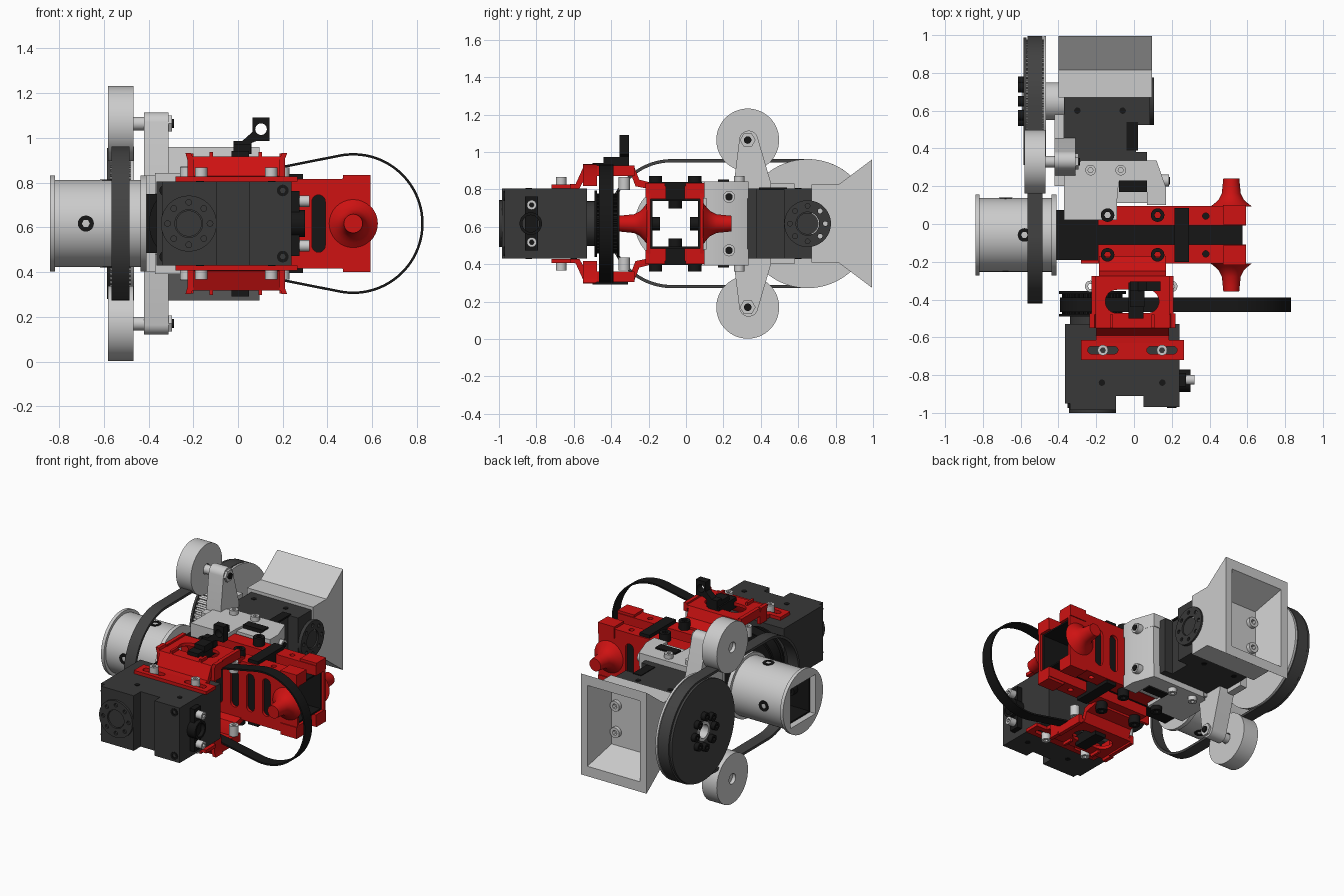
import bpy, bmesh
from math import cos, sin, pi, acos, atan2, hypot
from mathutils import Matrix

if "Cube" in bpy.data.objects:
    bpy.data.objects.remove(bpy.data.objects["Cube"])

ZC, YC = 0.617, -0.058          # height of the mid plane, y of the square tube


def material(name, col):
    m = bpy.data.materials.new(name)
    m.diffuse_color = (*col, 1)
    m.use_nodes = True
    m.node_tree.nodes["Principled BSDF"].inputs["Base Color"].default_value = m.diffuse_color
    return m


RED = material("red", (0.62, 0.006, 0.006))
DARK = material("dark", (0.04, 0.04, 0.04))
BLACK = material("black", (0.008, 0.008, 0.008))
RUBBER = material("rubber", (0.055, 0.055, 0.055))
GREY = None
MAP = {'x': Matrix(((0, 0, 1, 0), (1, 0, 0, 0), (0, 1, 0, 0), (0, 0, 0, 1))),
       'y': Matrix(((1, 0, 0, 0), (0, 0, 1, 0), (0, 1, 0, 0), (0, 0, 0, 1))),
       'z': Matrix.Identity(4)}


# ---- helpers: loops, extruded plates (inner loops become holes), lathes, lofts
def circ(u, v, r, n=40):
    return [(u + r * cos(2 * pi * i / n), v + r * sin(2 * pi * i / n)) for i in range(n)]


def rect(u0, u1, v0, v1):
    return [(u0, v0), (u1, v0), (u1, v1), (u0, v1)]


def hull(a, ra, b, rb, n=32):
    d = atan2(b[1] - a[1], b[0] - a[0])
    t = acos((ra - rb) / hypot(b[0] - a[0], b[1] - a[1]))
    arc = lambda c, r, s, e: [(c[0] + r * cos(d + s + (e - s) * i / n),
                               c[1] + r * sin(d + s + (e - s) * i / n)) for i in range(n + 1)]
    return arc(a, ra, t, 2 * pi - t) + arc(b, rb, -t, t)


def gear(u, v, r, depth, n):
    return [(u + q * cos(2 * pi * (i + k) / n), v + q * sin(2 * pi * (i + k) / n))
            for i in range(n) for k, q in ((0, r), (.45, r), (.55, r - depth), (.95, r - depth))]


def finish(name, bm, mat):
    bmesh.ops.remove_doubles(bm, verts=bm.verts, dist=1e-5)
    bmesh.ops.recalc_face_normals(bm, faces=bm.faces)
    me = bpy.data.meshes.new(name)
    bm.to_mesh(me)
    bm.free()
    me.shade_smooth()
    me.set_sharp_from_angle(angle=0.55)
    if mat:
        me.materials.append(mat)
    ob = bpy.data.objects.new(name, me)
    bpy.context.collection.objects.link(ob)
    return ob


def plate(name, loops, axis, a, b, mat=GREY):
    cu = bpy.data.curves.new("outline", 'CURVE')
    cu.dimensions, cu.fill_mode, cu.extrude = '2D', 'BOTH', abs(b - a) / 2
    for lp in loops:
        sp = cu.splines.new('POLY')
        sp.points.add(len(lp) - 1)
        for p, (u, v) in zip(sp.points, lp):
            p.co = (u, v, 0, 1)
        sp.use_cyclic_u = True
    tmp = bpy.data.objects.new("outline", cu)
    bpy.context.collection.objects.link(tmp)
    me = bpy.data.meshes.new_from_object(tmp.evaluated_get(bpy.context.evaluated_depsgraph_get()))
    bm = bmesh.new()
    bm.from_mesh(me)
    bm.transform(MAP[axis] @ Matrix.Translation((0, 0, (a + b) / 2)))
    bpy.data.objects.remove(tmp)
    bpy.data.curves.remove(cu)
    bpy.data.meshes.remove(me)
    return finish(name, bm, mat)


def box(name, x0, x1, y0, y1, z0, z1, mat=GREY):
    return plate(name, [rect(x0, x1, y0, y1)], 'z', z0, z1, mat)


def loft(name, rings, mat=GREY):
    bm = bmesh.new()
    vs = [[bm.verts.new(p) for p in r] for r in rings]
    n = len(vs[0])
    for a, b in zip(vs, vs[1:]):
        for i in range(n):
            bm.faces.new((a[i], a[(i + 1) % n], b[(i + 1) % n], b[i]))
    bm.faces.new(vs[0])
    bm.faces.new(vs[-1])
    return finish(name, bm, mat)


def screws(name, pts, r, axis, a, b, mat):
    lps = [lp for u, v in pts for lp in (circ(u, v, r, 20), circ(u, v, r * .5, 6))]
    return plate(name, lps, axis, a, b, mat)


# ---- square tube and winch spool
sq = lambda h: rect(YC - h, YC + h, ZC - h, ZC + h)
plate("square_tube", [sq(.132), sq(.122)], 'x', -.80, .575, BLACK)
for nm, r, a, b in (("spool_body", .195, -.82, -.43), ("spool_flange_outer", .215, -.84, -.818),
                    ("spool_flange_inner", .215, -.436, -.41)):
    plate(nm, [circ(YC, ZC, r, 64), sq(.133)], 'x', a, b)
for s in (1, -1):
    screws("spool_set_screw", [(-.58, YC)], .036, 'z', ZC + s * .08, ZC + s * .197, BLACK)
    screws("spool_set_screw", [(-.68, ZC)], .036, 'y', YC + s * .08, YC + s * .197, BLACK)

# ---- large drive pulley, its belt, and idler wheels
PY = .65
belt = lambda r: hull((-.075, ZC), r, (PY, ZC), r, 40)
plate("drive_belt", [belt(.345), belt(.328)], 'x', -.565, -.485, RUBBER)
plate("drive_pulley", [gear(PY, ZC, .326, .014, 72), circ(PY, ZC, .05)], 'x', -.572, -.478, GREY)
plate("pulley_flange_outer", [circ(PY, ZC, .338, 72), circ(PY, ZC, .06)], 'x', -.585, -.57, RUBBER)
plate("pulley_flange_inner", [circ(PY, ZC, .345, 72)], 'x', -.48, -.465)
plate("pulley_hub", [circ(PY, ZC, .10)], 'x', -.47, -.36)
plate("pulley_hub_ring", [circ(PY, ZC, .065), circ(PY, ZC, .045)], 'x', -.592, -.56)
screws("pulley_screws", circ(PY, ZC, .105, 8), .027, 'x', -.615, -.58, BLACK)
for s in (1, -1):
    z = ZC + s * .447
    plate("idler_wheel", [circ(.33, z, .168, 64), circ(.33, z, .035)], 'x', -.58, -.468)
    plate("idler_axle", [circ(.33, z, .03)], 'x', -.56, -.40)
    plate("idler_nut", [circ(.33, z, .042, 6), circ(.33, z, .02, 20)], 'x', -.312, -.295)
    plate("idler_bolt", [circ(.33, z, .02, 20)], 'x', -.32, -.285, BLACK)
    plate("idler_arm", [hull((.335, z), .05, (.355, ZC + s * .20), .10)], 'x', -.42, -.31)
plate("idler_side_plate", [rect(.2, .58, ZC - .215, ZC + .215)], 'x', -.42, -.37)

# ---- servo motor, u runs along the body from the output horn, w goes into the depth
def motor(name, pos, axis, h, face, out):
    pts = [(-.145, .47), (.46, .47), (.46, .03), (.27, .03), (.27, .09), (.125, .09),
           (.125, .015), (-.12, .015), (-.12, .05), (-.145, .05)]
    plate(name + "_body", [[pos(*p) for p in pts]], 'z', ZC - .187, ZC + .187, DARK)
    plate(name + "_horn", [circ(h, ZC, .125, 48), circ(h, ZC, .062)]
          + [circ(u, v, .013, 10) for u, v in circ(h, ZC, .095, 8)], axis, face, face + out * .025, DARK)
    plate(name + "_horn_centre", [circ(h, ZC, .058)], axis, face, face + out * .018, DARK)
    sg = -1 if axis == 'x' else 1
    screws(name + "_corner_screws", [(h + sg * u, ZC + v) for u in (-.105, .42) for v in (-.148, .148)],
           .026, axis, face + out * -.05, face + out * .0, BLACK)
    for s in (1, -1):
        plate(name + "_case_dots", [circ(*pos(u, w), .017, 16) for u in (.05, .37) for w in (.16, .4)],
              'z', ZC + s * .18, ZC + s * .19, BLACK)


motor("front_motor", lambda u, w: (-.22 + u, -1 + w), 'y', -.22, -.975, -1)
motor("rear_motor", lambda u, w: (.1 - w, PY - u), 'x', PY, .082, 1)
box("front_motor_connector", .23, .275, -.86, -.79, ZC - .145, ZC + .145, BLACK)
screws("connector_screws", [(-.825, ZC + .1), (-.825, ZC - .1)], .026, 'x', .26, .32, GREY)
plate("front_motor_cable_ring", [circ(-.83, ZC, .06), circ(-.83, ZC, .045)], 'x', .24, .30, BLACK)
box("rear_motor_port", -.04, .02, .39, .54, ZC + .18, ZC + .192, BLACK)

# ---- flared hood behind the rear motor
ring = lambda y, i, h: [(-.40 + i, y, ZC - h), (.095 - i, y, ZC - h), (.095 - i, y, ZC + h), (-.40 + i, y, ZC + h)]
loft("rear_hood", [ring(.67, 0, .208), ring(.815, 0, .208), ring(.995, 0, .343), ring(.995, .05, .275),
                   ring(.80, .095, .185)])
screws("hood_screws", [(x, ZC + z) for x in (-.27, -.04) for z in (-.09, .09)], .035, 'y', .795, .825, GREY)

# ---- grey bracket joining clamp and rear motor
plan = [(-.37, .11), (.17, .11), (.17, .19), (.12, .33), (-.37, .33)]
plate("rear_bracket", [plan], 'z', ZC - .21, ZC + .21)
for s in (1, -1):
    plate("bracket_lug", [[(-.37, .02), (-.09, .02), (-.09, .12), (-.08, .23), (.07, .23), (.07, .1),
                           (.17, .1), (.17, .19), (.12, .335), (-.28, .335), (-.37, .27)]],
          'z', ZC + s * .135, ZC + s * .225)
    screws("bracket_screws", [(-.23, .285), (-.07, .285)], .028, 'z', ZC + s * .22, ZC + s * .255, GREY)
    box("bracket_latch", -.08, .07, .17, .23, *sorted((ZC + s * .205, ZC + s * .235)), BLACK)
screws("bracket_side_screws", [(.23, ZC + .143), (.23, ZC - .143)], .032, 'x', .1, .185, GREY)
plate("bracket_side_bolts", [circ(.23, ZC + q, .02, 16) for q in (.143, -.143)], 'x', .1, .19, BLACK)

# ---- red clamp: two channel halves with slots and end pins
half = [(-.28, .187), (.43, .187), (.465, .2), (.485, .215), (.55, .215), (.58, .195), (.593, .16)]
outline = [(x, ZC + z) for x, z in half] + [(x, ZC - z) for x, z in reversed(half)]
slots = [hull((x, ZC - .098), .03, (x, ZC + .098), .03, 10) for x in (0, .12, .24, .36)]
for s in (1, -1):
    y = lambda d: YC + s * d
    plate("clamp_side", [outline] + slots, 'y', y(.133), y(.152), RED)
    prof = [(.30, .042), (.27, .045), (.22, .05), (.19, .065), (.17, .085), (.15, .11)]
    loft("clamp_pin", [[(u, y(d), v) for u, v in circ(.515, ZC, r, 32)] for d, r in prof], RED)
    plate("clamp_end_dots", [circ(.515, ZC + q, .017, 16) for q in (.17, -.17)], 'y', y(.14), y(.156), BLACK)
    for t in (1, -1):
        z = lambda d: ZC + t * d
        plate("clamp_flange", [rect(-.19, .593, y(.05), y(.152))]
              + [circ(u, y(.1), .017, 16) for u in (.25, .38)], 'z', z(.133), z(.20), RED)
        screws("clamp_screws", [(-.14, y(.105)), (.125, y(.105))], .036, 'z', z(.19), z(.255), BLACK)
        box("clamp_ridge", .47, .593, *sorted((y(.055), y(.158))), *sorted((z(.14), z(.217))), RED)
for t in (1, -1):
    box("clamp_strap", .215, .29, -.20, .085, *sorted((ZC + t * .13, ZC + t * .222)), BLACK)

# ---- front timing belt and its pulley
loop = lambda e: hull((-.22, ZC), .165 + e, (.515, ZC), .308 + e, 48)
plate("front_belt", [loop(.007), loop(-.004)], 'y', -.465, -.388, BLACK)
plate("front_pulley", [gear(-.22, ZC, .16, .012, 40)], 'y', -.49, -.36, BLACK)
for a in (-.49, -.37):
    plate("front_pulley_flange", [circ(-.22, ZC, .178, 48)], 'y', a, a + .014, BLACK)
plate("front_pulley_hub", [circ(-.22, ZC, .12)], 'y', -.54, -.48, DARK)

# ---- red brackets holding the front motor, above and below
for s in (1, -1):
    z = lambda d: ZC + s * d
    zz = lambda a, b: sorted((z(a), z(b)))
    plate("motor_mount_flange", [rect(-.28, .265, -.72, -.615)]
          + [hull((x - .06, -.668), .02, (x + .06, -.668), .02, 8) for x in (-.165, .148)],
          'z', z(.188), z(.21), RED)
    screws("motor_mount_screws", [(-.165, -.668), (.148, -.668)], .028, 'z', z(.2), z(.25), GREY)
    plate("motor_mount_riser", [[(v, z(d)) for v, d in ((-.63, .188), (-.57, .188), (-.525, .27), (-.525, .3),
          (-.55, .3), (-.59, .212), (-.63, .21))]], 'x', -.20, .185, RED)
    plate("motor_mount_roof", [rect(-.215, .2, -.55, -.275), hull((-.09, -.41), .062, (.07, -.41), .062, 16)],
          'z', z(.278), z(.3), RED)
    plate("motor_mount_neck", [[(v, z(d)) for v, d in ((-.30, .3), (-.275, .3), (-.25, .235), (-.17, .215),
          (-.17, .18), (-.27, .2), (-.30, .28))]], 'x', -.185, .17, RED)
    for x0, x1, q in ((-.225, -.20, -1), (.185, .21, 1)):
        plate("motor_mount_rim", [[(x0, z(.2)), (x1, z(.2)), (x1 + q * .0, z(.29)), (x1 + q * .01, z(.315)),
              (x0 + q * .01, z(.315)), (x0, z(.28))]][:1], 'y', -.55, -.475, RED)
        box("motor_mount_rib", min(x0, x1), max(x0, x1), -.48, -.275, *zz(.255, .312), RED)
    for x in (-.12, .10):
        box("motor_mount_stiffener", x - .008, x + .008, -.55, -.48, *zz(.29, .32), RED)
    screws("mount_inner_screws", [(-.23, -.33), (.2, -.33)], .03, 'z', z(.18), z(.25), GREY)
    box("belt_slider", -.03, .05, -.5, -.31, *zz(.255, .325), BLACK)

# ---- black eyelet post on top
T = ZC + .31
plate("eyelet_post", [[(-.02, T), (.06, T), (.06, T + .05), (.085, T + .06), (.14, T + .06), (.14, T + .165),
                       (.065, T + .165), (.065, T + .1), (.02, T + .06), (-.02, T + .06)],
                      circ(.103, T + .112, .026, 24)], 'y', -.355, -.305, BLACK)
box("eyelet_base", -.02, .055, -.44, -.31, T, T + .045, BLACK)
